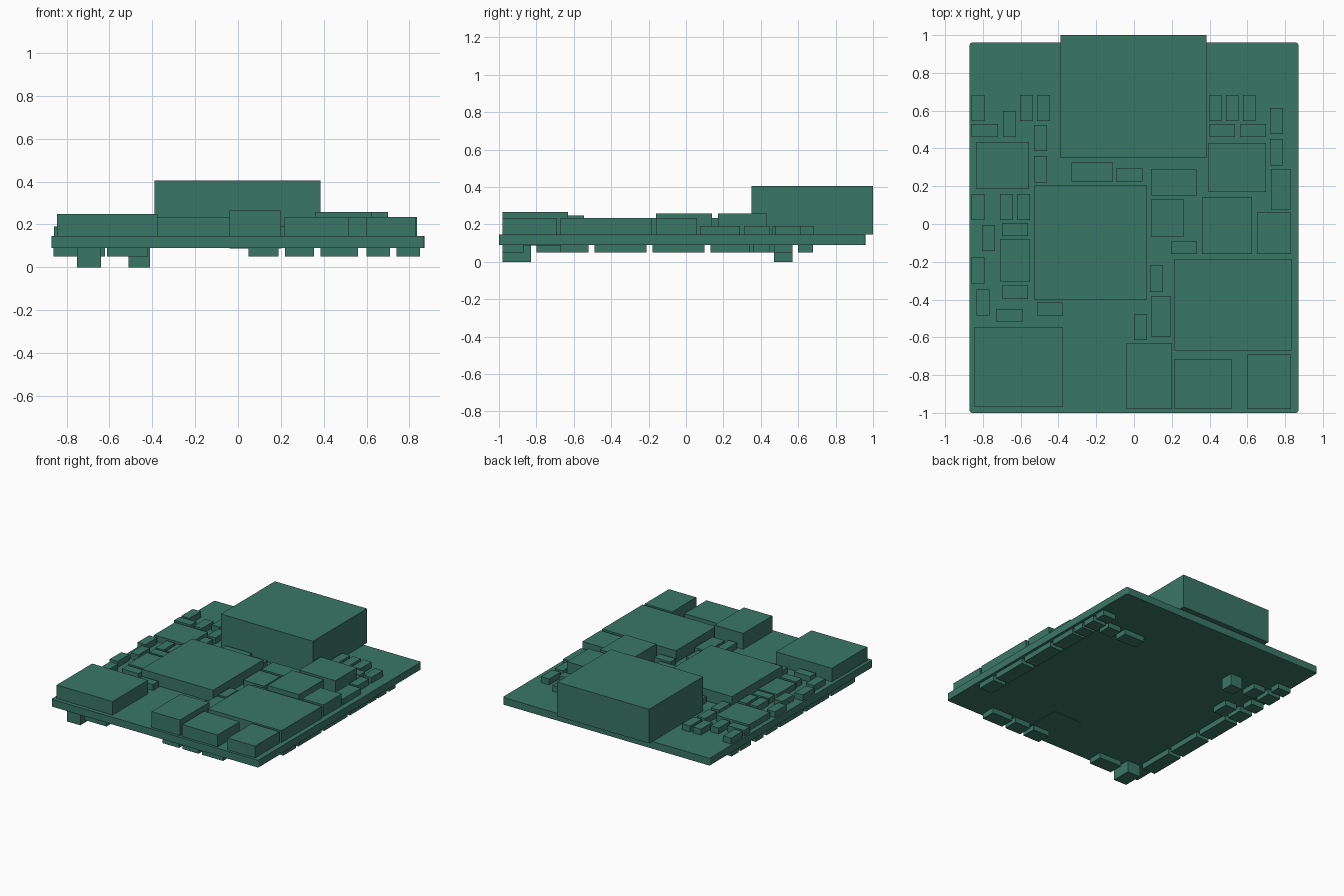
import bpy, bmesh

green = bpy.data.materials.new("board green")
green.diffuse_color = (0.042, 0.185, 0.13, 1)

TOP, UNDER = 0.145, 0.09


def box(name, x0, x1, y0, y1, z0, z1):
    """Axis-aligned box given by its limits."""
    bm = bmesh.new()
    bmesh.ops.create_cube(bm, size=1)
    for v in bm.verts:
        v.co.x = x1 if v.co.x > 0 else x0
        v.co.y = y1 if v.co.y > 0 else y0
        v.co.z = z1 if v.co.z > 0 else z0
    mesh = bpy.data.meshes.new(name)
    bm.to_mesh(mesh)
    bm.free()
    mesh.materials.append(green)
    ob = bpy.data.objects.new(name, mesh)
    bpy.context.collection.objects.link(ob)
    return ob


# Circuit board with slightly rounded upright corners
board = box("board", -0.87, 0.87, -1.0, 0.96, UNDER, TOP)
bm = bmesh.new()
bm.from_mesh(board.data)
upright = [e for e in bm.edges if abs(e.verts[0].co.z - e.verts[1].co.z) > 0.01]
bmesh.ops.bevel(bm, geom=upright, offset=0.012, segments=3, affect='EDGES', profile=0.5)
bm.to_mesh(board.data)
bm.free()

# Large socket overhanging the back edge
box("rear_socket", -0.39, 0.385, 0.35, 1.0, TOP, 0.405)
# Tall chip whose base pokes just through the board
box("front_tall_chip", -0.04, 0.20, -0.98, -0.63, 0.087, 0.265)

# Larger chips: x0, x1, y0, y1, top
chips = {
    "main_chip": (-0.53, 0.07, -0.40, 0.205, 0.235),
    "radio_module": (0.215, 0.835, -0.67, -0.185, 0.235),
    "front_left_module": (-0.845, -0.375, -0.97, -0.545, 0.248),
    "front_middle_chip": (0.215, 0.515, -0.98, -0.715, 0.235),
    "front_right_chip": (0.60, 0.83, -0.98, -0.69, 0.235),
    "coil_back": (0.395, 0.70, 0.17, 0.43, 0.258),
    "coil_front": (0.36, 0.625, -0.16, 0.14, 0.258),
    "right_chip": (0.65, 0.83, -0.16, 0.06, 0.235),
    "centre_chip": (0.09, 0.265, -0.065, 0.13, 0.19),
    "centre_back_chip": (0.09, 0.33, 0.15, 0.29, 0.19),
    "left_chip": (-0.835, -0.555, 0.185, 0.435, 0.19),
    "left_small_chip": (-0.71, -0.55, -0.305, -0.08, 0.19),
    "wide_capacitor": (-0.33, -0.11, 0.225, 0.325, 0.19),
    "long_capacitor": (0.09, 0.195, -0.595, -0.38, 0.19),
    "right_capacitor": (0.725, 0.83, 0.075, 0.29, 0.19),
}
for name, (x0, x1, y0, y1, top) in chips.items():
    box(name, x0, x1, y0, y1, TOP, top)

# Small resistors by centre, lengthwise and crosswise
lengthwise = [(-.825, .615), (-.66, .53), (-.57, .615), (-.48, .615), (-.495, .455),
              (-.495, .29), (-.825, .09), (-.675, .09), (-.585, .09), (-.77, -.075),
              (-.825, -.245), (-.80, -.415), (.035, -.545), (.12, -.29), (.43, .615),
              (.52, .615), (.61, .615), (.755, .545), (.755, .38)]
crosswise = [(-.79, .495), (-.63, -.03), (-.63, -.36), (-.66, -.485), (-.445, -.45),
             (-.025, .26), (.265, -.125), (.465, .495), (.63, .495)]
for spots, hx, hy in ((lengthwise, 0.034, 0.069), (crosswise, 0.069, 0.034)):
    for x, y in spots:
        box("resistor", x - hx, x + hx, y - hy, y + hy, TOP, 0.19)

# Shallow parts below the board: x0, x1, y0, y1
below = [
    (.05, .19, -.98, -.87), (.22, .355, -.98, -.87), (.385, .56, -.98, -.87),
    (-.61, -.42, -.98, -.87),
    (-.86, -.75, -.80, -.52), (-.86, -.75, -.49, -.21), (-.86, -.75, -.18, .10),
    (-.86, -.75, .13, .26), (-.86, -.75, .30, .39), (-.86, -.75, .45, .57),
    (-.86, -.75, .60, .68), (-.72, -.62, .13, .26), (-.72, -.62, .45, .57),
    (.74, .85, -.67, -.52), (.74, .85, -.49, -.21), (.74, .85, -.18, .10),
    (.74, .85, .13, .34), (.74, .85, .36, .45), (.74, .85, .47, .57),
    (.74, .85, .60, .68), (.60, .71, .47, .57), (.385, .56, .47, .57),
]
for lim in below:
    box("underside_part", *lim, 0.05, UNDER)

# Two tall locating pegs below the board
box("front_peg", -0.75, -0.64, -0.98, -0.83, 0.0, UNDER)
box("back_peg", -0.51, -0.41, 0.47, 0.57, 0.0, UNDER)
